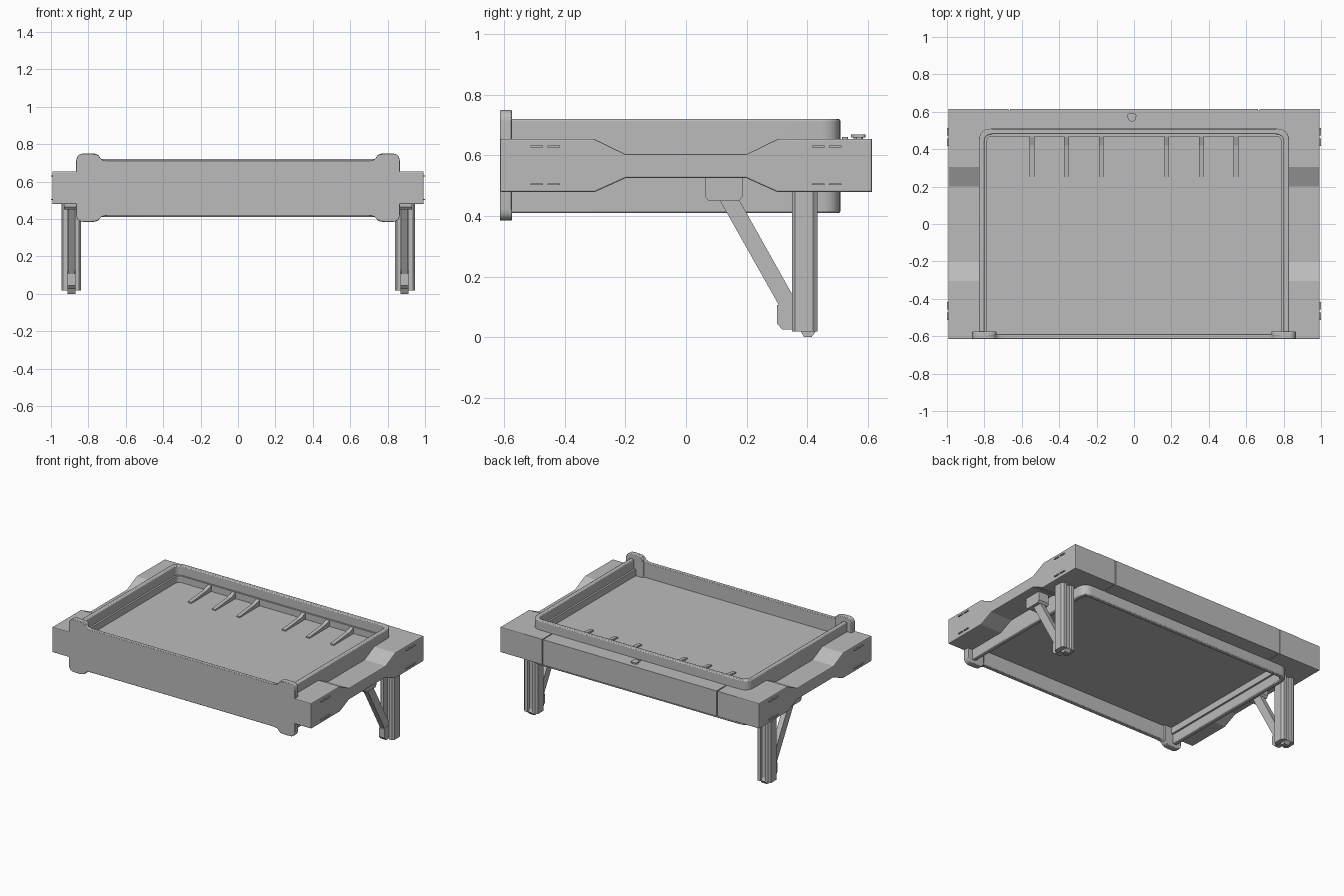
import bpy
import bmesh
from mathutils import Vector
from math import radians

cube = bpy.data.objects.get("Cube")
if cube:
    bpy.data.objects.remove(cube, do_unlink=True)

GREY = (0.5, 0.5, 0.5, 1.0)
grey = bpy.data.materials.new("plain grey")
grey.use_nodes = True
grey.diffuse_color = GREY
grey.node_tree.nodes["Principled BSDF"].inputs["Base Color"].default_value = GREY


def place(axis, a, b, t):
    """Put a 2D profile point on the plane at t along the axis."""
    return {"x": (t, a, b), "y": (a, t, b), "z": (a, b, t)}[axis]


def prism(name, axis, points, lo, hi, mirror=False, bevel=0.0, smooth=False):
    """Extrude a closed profile along an axis, optionally mirrored in x."""
    bm = bmesh.new()
    face = bm.faces.new([bm.verts.new(place(axis, a, b, lo)) for a, b in points])
    extruded = bmesh.ops.extrude_face_region(bm, geom=[face])["geom"]
    verts = [v for v in extruded if isinstance(v, bmesh.types.BMVert)]
    bmesh.ops.translate(bm, verts=verts, vec=place(axis, 0, 0, hi - lo))
    bmesh.ops.recalc_face_normals(bm, faces=bm.faces)
    mesh = bpy.data.meshes.new(name)
    bm.to_mesh(mesh)
    bm.free()
    mesh.materials.append(grey)
    obj = bpy.data.objects.new(name, mesh)
    bpy.context.collection.objects.link(obj)
    if smooth:
        bpy.ops.object.select_all(action="DESELECT")
        obj.select_set(True)
        bpy.context.view_layer.objects.active = obj
        bpy.ops.object.shade_smooth_by_angle(angle=radians(35))
    if bevel:
        mod = obj.modifiers.new("soft edges", "BEVEL")
        mod.width = bevel
        mod.segments = 2
        mod.limit_method = "ANGLE"
        mod.angle_limit = radians(40)
    if mirror:
        obj.modifiers.new("other side", "MIRROR")
    return obj


def rect(a0, a1, b0, b1):
    return [(a0, b0), (a1, b0), (a1, b1), (a0, b1)]


def rounded(points, radius, steps=6):
    """Replace every corner of a closed profile by a curve."""
    out = []
    for i, p in enumerate(points):
        p = Vector(p)
        before = Vector(points[i - 1]) - p
        after = Vector(points[(i + 1) % len(points)]) - p
        a = p + before.normalized() * min(radius, before.length * 0.49)
        b = p + after.normalized() * min(radius, after.length * 0.49)
        for k in range(steps + 1):
            t = k / steps
            out.append(tuple(a * (1 - t) ** 2 + p * 2 * t * (1 - t) + b * t * t))
    return out


def u_path(half, back, radius, front=-0.6, steps=6):
    """Open outline running round the sides and back of the tray."""
    left = rounded([(-half, front), (-half, back), (0, back)], radius, steps)
    left = left[steps + 1:2 * (steps + 1)]
    left = [(-half, front)] + left
    return left + [(-x, y) for x, y in reversed(left)]


# Tray: rim wall, stepped liner and floor
outer = u_path(0.83, 0.51, 0.07)
prism("tray_rim", "z", outer + u_path(0.8, 0.48, 0.045)[::-1],
      0.41, 0.72, bevel=0.006, smooth=True)
prism("tray_liner", "z", u_path(0.81, 0.49, 0.05) + u_path(0.787, 0.468, 0.03)[::-1],
      0.475, 0.655, smooth=True)
prism("tray_floor", "z", u_path(0.8, 0.48, 0.045), 0.52, 0.61)

# Tray front panel with raised rounded ears at its ends
top, bottom, ear_top, ear_bottom = 0.712, 0.418, 0.75, 0.385
right = [(0.73, bottom), (0.75, ear_bottom), (0.865, ear_bottom),
         (0.865, ear_top), (0.75, ear_top), (0.73, top)]
panel = right + [(-x, z) for x, z in reversed(right)]
prism("front_panel", "y", rounded(panel, 0.04), -0.615, -0.588, bevel=0.003, smooth=True)
prism("panel_ear", "y", rounded(rect(0.735, 0.865, ear_bottom, ear_top), 0.04),
      -0.6, -0.575, mirror=True, bevel=0.004, smooth=True)

# Low wedge ribs on the tray floor
for i, x in enumerate((0.175, 0.36, 0.545)):
    prism(f"floor_rib_{i + 1}", "x",
          [(0.25, 0.6), (0.48, 0.6), (0.48, 0.655), (0.42, 0.635), (0.25, 0.618)],
          x - 0.013, x + 0.013, mirror=True)

# Side arms, narrowed in the middle
half_top = [(0.615, 0.655), (0.305, 0.655), (0.2, 0.604)]
half_low = [(0.2, 0.525), (0.3, 0.48), (0.615, 0.48)]
profile = (half_top + [(-y, z) for y, z in reversed(half_top)]
           + [(-y, z) for y, z in reversed(half_low)] + half_low)
prism("side_arm", "x", profile, 0.81, 0.992, mirror=True, bevel=0.005)

# Back bar in three sections over a recessed core
prism("back_bar_core", "x", rect(0.49, 0.607, 0.485, 0.648), -0.82, 0.82)
prism("back_bar_middle", "x", rect(0.49, 0.615, 0.48, 0.655), -0.664, 0.664)
prism("back_bar_end", "x", rect(0.49, 0.615, 0.48, 0.655), 0.671, 0.815, mirror=True)

# Small tabs on the outer faces of the arms
for end in (-1, 1):
    for z in (0.505, 0.63):
        for y in (0.437, 0.493):
            prism("arm_tab", "x", rect(end * y - 0.02, end * y + 0.02, z - 0.003, z + 0.003),
                  0.99, 1.0, mirror=True)

# Folding legs: channelled posts with a groove down the back
post = [(0.84, 0.36), (0.85, 0.35), (0.87, 0.35), (0.87, 0.395), (0.912, 0.395),
        (0.912, 0.35), (0.935, 0.35), (0.945, 0.36), (0.945, 0.42), (0.932, 0.435),
        (0.908, 0.435), (0.904, 0.422), (0.878, 0.422), (0.874, 0.435),
        (0.853, 0.435), (0.84, 0.42)]
prism("leg_post", "z", post, 0.018, 0.5, mirror=True)
foot = [(0.3, 0.105), (0.3, 0.045), (0.318, 0.025), (0.375, 0.025), (0.39, 0.0),
        (0.415, 0.0), (0.43, 0.02), (0.415, 0.06), (0.36, 0.125)]
prism("leg_foot", "x", foot, 0.87, 0.912, mirror=True)
prism("leg_brace", "x", [(0.09, 0.49), (0.155, 0.49), (0.36, 0.125), (0.31, 0.1)],
      0.873, 0.909, mirror=True)
prism("brace_bracket", "x",
      [(0.062, 0.54), (0.062, 0.465), (0.075, 0.45), (0.175, 0.45), (0.188, 0.465), (0.188, 0.54)],
      0.85, 0.93, mirror=True)

# Small latch knob on the back bar
knob = [(-0.035, 0.588), (-0.01, 0.594), (0.013, 0.588), (0.011, 0.56), (-0.011, 0.543), (-0.033, 0.56)]
stem = [(-0.011 + (x + 0.011) * 0.6, 0.57 + (y - 0.57) * 0.6) for x, y in knob]
prism("latch_stem", "z", stem, 0.65, 0.662)
prism("latch_cap", "z", rounded(knob, 0.008, 3), 0.66, 0.67)
prism("latch_pin", "z", rounded(rect(-0.021, -0.001, 0.516, 0.536), 0.01, 3), 0.65, 0.661)
